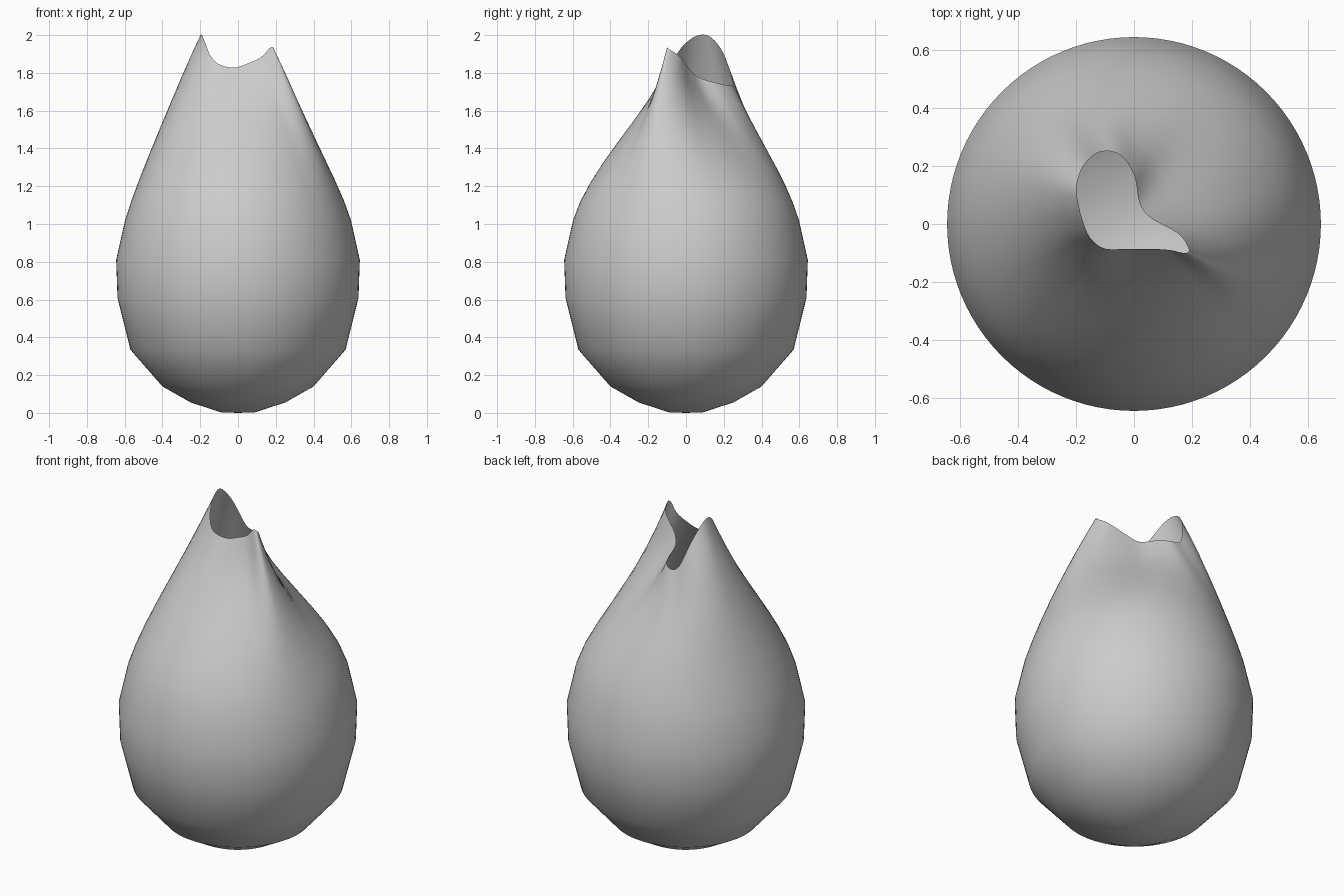
import bpy, bmesh, math
from mathutils import Vector

if "Cube" in bpy.data.objects:
    bpy.data.objects.remove(bpy.data.objects["Cube"])

SIDES = 96
# Turned lower body: radius, height
PROFILE = [(0.09, 0.003), (0.25, 0.055), (0.40, 0.14), (0.57, 0.335),
           (0.638, 0.61), (0.645, 0.81), (0.598, 1.02)]
# Torn rim: body angle in degrees, x, y, z
RIM = [(-22, 0.19, -0.09, 1.925), (-4, 0.155, -0.035, 1.89), (24, 0.06, 0.02, 1.82),
       (48, 0.02, 0.07, 1.775), (75, 0.00, 0.17, 1.745), (100, -0.05, 0.24, 1.732),
       (118, -0.12, 0.248, 1.75), (138, -0.175, 0.20, 1.90), (155, -0.198, 0.13, 1.99),
       (172, -0.19, 0.06, 1.998), (190, -0.17, -0.01, 1.95), (208, -0.145, -0.055, 1.89),
       (228, -0.10, -0.085, 1.845), (262, -0.02, -0.086, 1.828), (292, 0.06, -0.086, 1.853),
       (315, 0.125, -0.09, 1.885), (329, 0.172, -0.10, 1.935)]


def rim_point(angle):
    """Smooth closed curve through the rim points at a body angle."""
    n = len(RIM)
    a = (angle - RIM[0][0]) % 360 + RIM[0][0]
    i = max(k for k in range(n) if RIM[k][0] <= a)
    start = RIM[i][0]
    end = RIM[i + 1][0] if i + 1 < n else RIM[0][0] + 360
    t = (a - start) / (end - start)
    p0, p1, p2, p3 = (Vector(RIM[(i + k) % n][1:]) for k in (-1, 0, 1, 2))
    return 0.5 * (2 * p1 + (p2 - p0) * t + (2 * p0 - 5 * p1 + 4 * p2 - p3) * t * t
                  + (3 * p1 - p0 - 3 * p2 + p3) * t ** 3)


def column(angle):
    """One meridian: turned body, then a Bezier sweep up to the rim."""
    d = Vector((math.cos(math.radians(angle)), math.sin(math.radians(angle)), 0))
    up = Vector((0, 0, 1))
    pts = [d * r + up * z for r, z in PROFILE]
    a, e = pts[-1], rim_point(angle)
    b = a - d * 0.08 + up * 0.27
    c = e + d * 0.13 - up * 0.25
    for k in range(1, 9):
        t = k / 8
        s = 1 - t
        pts.append(a * s ** 3 + b * 3 * s * s * t + c * 3 * s * t * t + e * t ** 3)
    return pts


# Open shell with a closed bottom
bm = bmesh.new()
cols = [[bm.verts.new(p) for p in column(360 * i / SIDES)] for i in range(SIDES)]
base = bm.verts.new((0, 0, 0))
for i in range(SIDES):
    u, v = cols[i], cols[(i + 1) % SIDES]
    bm.faces.new((base, v[0], u[0]))
    for j in range(len(u) - 1):
        bm.faces.new((u[j], v[j], v[j + 1], u[j + 1]))
for f in bm.faces:
    f.smooth = True
mesh = bpy.data.meshes.new("vase_shell")
bm.to_mesh(mesh)
bm.free()
vase = bpy.data.objects.new("vase_shell", mesh)
bpy.context.collection.objects.link(vase)
